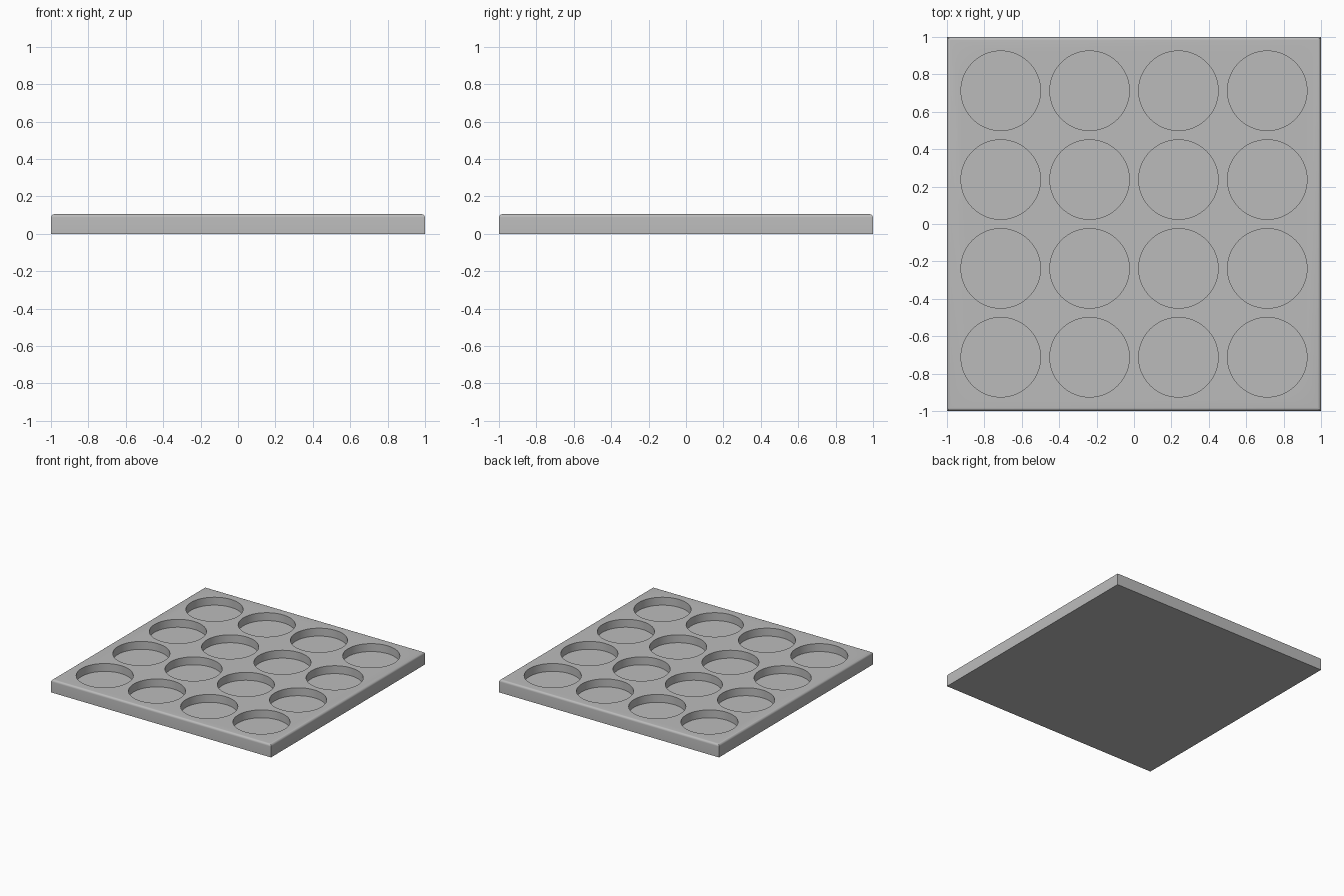
import bpy
import bmesh
import math
from mathutils import Matrix

HEIGHT = 0.105
FILLET = 0.018
PITCH = 0.475
RADIUS = 0.2125
FLOOR = 0.04

cube = bpy.data.objects.get("Cube")
if cube:
    bpy.data.objects.remove(cube, do_unlink=True)


def make_object(name, bm):
    mesh = bpy.data.meshes.new(name)
    bm.to_mesh(mesh)
    bm.free()
    obj = bpy.data.objects.new(name, mesh)
    bpy.context.collection.objects.link(obj)
    return obj


# Plain grey finish
grey = bpy.data.materials.new("plain grey")
grey.use_nodes = True
colour = (0.5, 0.5, 0.5, 1)
grey.diffuse_color = colour
grey.node_tree.nodes["Principled BSDF"].inputs["Base Color"].default_value = colour

# Square tray with rounded top edges and sharp vertical corners
bm = bmesh.new()
bmesh.ops.create_cube(bm, size=1, matrix=Matrix.Translation((0, 0, HEIGHT / 2))
                      @ Matrix.Diagonal((2, 2, HEIGHT, 1)))
top_edges = [e for e in bm.edges if all(v.co.z > HEIGHT / 2 for v in e.verts)]
bmesh.ops.bevel(bm, geom=top_edges, offset=FILLET, segments=6, profile=0.5,
                affect='EDGES')
tray = make_object("tray", bm)
tray.data.materials.append(grey)

# Four by four grid of round pocket cutters
bm = bmesh.new()
for column in range(4):
    for row in range(4):
        centre = ((column - 1.5) * PITCH, (row - 1.5) * PITCH, FLOOR + HEIGHT / 2)
        bmesh.ops.create_cone(bm, cap_ends=True, segments=96, radius1=RADIUS,
                              radius2=RADIUS, depth=HEIGHT,
                              matrix=Matrix.Translation(centre))
cutter = make_object("pocket_cutter", bm)
cutter.data.materials.append(grey)
cutter.hide_render = True

# Cut the pockets, then drop the cutter
pockets = tray.modifiers.new("pockets", 'BOOLEAN')
pockets.operation = 'DIFFERENCE'
pockets.solver = 'EXACT'
pockets.object = cutter
bpy.ops.object.select_all(action='DESELECT')
tray.select_set(True)
bpy.context.view_layer.objects.active = tray
bpy.ops.object.modifier_apply(modifier=pockets.name)
bpy.data.objects.remove(cutter, do_unlink=True)

# Smooth fillets and pocket walls, crisp rims
bpy.ops.object.shade_smooth_by_angle(angle=math.radians(30))
